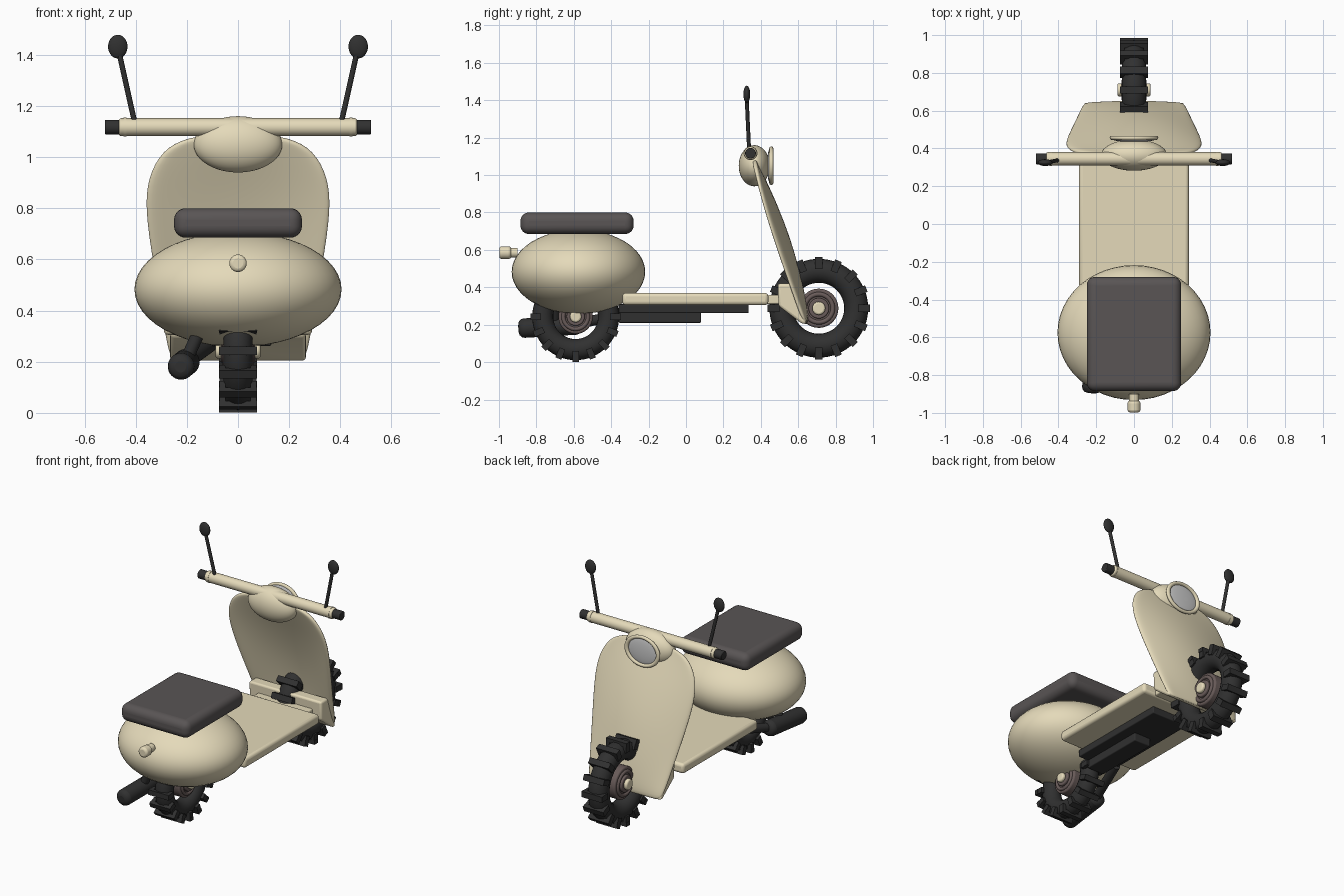
import bpy, bmesh, math
from mathutils import Vector, Matrix

if "Cube" in bpy.data.objects:
    bpy.data.objects.remove(bpy.data.objects["Cube"])


def material(name, r, g, b):
    m = bpy.data.materials.new(name)
    m.diffuse_color = (r, g, b, 1)
    m.use_nodes = True
    m.node_tree.nodes["Principled BSDF"].inputs["Base Color"].default_value = m.diffuse_color
    return m


CREAM = material("cream_paint", 0.78, 0.70, 0.49)
DARK = material("dark_rubber", 0.03, 0.03, 0.03)
SEAT = material("seat_vinyl", 0.10, 0.09, 0.09)
METAL = material("hub_metal", 0.14, 0.105, 0.10)
GLASS = material("lamp_glass", 0.75, 0.75, 0.72)


def finish(name, mat, bevel=0, segments=3):
    ob = bpy.context.object
    ob.name = name
    ob.data.materials.append(mat)
    if bevel:
        bpy.ops.object.transform_apply(location=False, rotation=False, scale=True)
        b = ob.modifiers.new("bevel", 'BEVEL')
        b.width, b.segments = bevel, segments
    bpy.ops.object.shade_smooth_by_angle(angle=math.radians(40))
    return ob


def box(name, lo, hi, mat, bevel=0.01, segments=3):
    lo, hi = Vector(lo), Vector(hi)
    bpy.ops.mesh.primitive_cube_add(size=1, location=(lo + hi) / 2)
    bpy.context.object.scale = hi - lo
    return finish(name, mat, bevel, segments)


def ball(name, loc, radii, mat):
    bpy.ops.mesh.primitive_uv_sphere_add(segments=48, ring_count=24, radius=1, location=loc)
    bpy.context.object.scale = radii
    return finish(name, mat)


def rod(name, a, b, r, mat, bevel=0):
    a, b = Vector(a), Vector(b)
    bpy.ops.mesh.primitive_cylinder_add(vertices=32, radius=r, depth=(b - a).length,
                                        location=(a + b) / 2,
                                        rotation=(b - a).to_track_quat('Z', 'Y').to_euler())
    return finish(name, mat, bevel)


def ring(name, loc, rot, major, minor, mat, scale=(1, 1, 1)):
    bpy.ops.mesh.primitive_torus_add(location=loc, rotation=rot, major_radius=major,
                                     minor_radius=minor, major_segments=64, minor_segments=20)
    bpy.context.object.scale = scale
    return finish(name, mat)


def mesh_object(name, bm, mat):
    me = bpy.data.meshes.new(name)
    bmesh.ops.recalc_face_normals(bm, faces=bm.faces)
    bm.to_mesh(me)
    bm.free()
    ob = bpy.data.objects.new(name, me)
    bpy.context.collection.objects.link(ob)
    bpy.ops.object.select_all(action='DESELECT')
    bpy.context.view_layer.objects.active = ob
    ob.select_set(True)
    return finish(name, mat)


def wheel(prefix, y, R):
    c = Vector((0, y, R + 0.001 if R < 0.26 else 0.288))
    side = (0, math.pi / 2, 0)
    k = R / 0.275
    ring(prefix + "_tyre", c, side, 0.2 * k, 0.064 * k, DARK)
    # tread lugs: a bar across the tyre with shoulders down both sides
    bm = bmesh.new()
    n = 16
    for i in range(n):
        turn = Matrix.Rotation(2 * math.pi * i / n, 4, 'X')
        for off, size in (((0, 0, 0.262 * k), (0.15, 0.038 * k, 0.026 * k)),
                          ((0.061, 0, 0.24 * k), (0.024, 0.038 * k, 0.06 * k)),
                          ((-0.061, 0, 0.24 * k), (0.024, 0.038 * k, 0.06 * k))):
            bmesh.ops.create_cube(bm, size=1, matrix=Matrix.Translation(c) @ turn
                                  @ Matrix.Translation(off) @ Matrix.Diagonal((*size, 1)))
    mesh_object(prefix + "_treads", bm, DARK)
    # stepped hub and axle caps
    rod(prefix + "_hub", c - Vector((0.05, 0, 0)), c + Vector((0.05, 0, 0)), 0.105 * k, METAL, 0.01)
    for s in (-1, 1):
        d = Vector((s, 0, 0))
        ring(prefix + "_hub_ring", c + d * 0.05, side, 0.075 * k, 0.012 * k, METAL)
        rod(prefix + "_hub_step", c + d * 0.04, c + d * 0.066, 0.055 * k, METAL, 0.006)
        rod(prefix + "_axle_cap", c + d * 0.06, c + d * 0.088, 0.035 * k, CREAM, 0.01)


wheel("front_wheel", 0.71, 0.275)
wheel("rear_wheel", -0.59, 0.242)

# rear body, seat, tail lamp
ball("rear_body", (0, -0.575, 0.483), (0.405, 0.357, 0.225), CREAM)
box("seat", (-0.25, -0.885, 0.685), (0.25, -0.28, 0.80), SEAT, 0.045, 6)
rod("tail_lamp_base", (0, -0.90, 0.585), (0, -0.96, 0.585), 0.026, CREAM)
rod("tail_lamp", (0, -0.935, 0.585), (0, -0.998, 0.585), 0.034, CREAM, 0.014)

# floor and frame rails
box("floorboard", (-0.29, -0.34, 0.305), (0.29, 0.44, 0.37), CREAM, 0.018)
box("frame_plate", (-0.13, -0.36, 0.262), (0.13, 0.335, 0.31), DARK, 0.006)
box("frame_rail", (-0.06, -0.36, 0.21), (0.06, 0.08, 0.27), DARK, 0.006)

# curved leg shield: z, edge y, half width, forward bulge
rows = [(1.08, .365, .17, .0), (1.045, .37, .28, .01), (.95, .39, .345, .035), (.83, .42, .368, .06),
        (.65, .475, .345, .075), (.45, .545, .31, .06), (.3, .60, .285, .035), (.2, .64, .265, .005)]
bm = bmesh.new()
grid = []
for z, y, w, bulge in rows:
    grid.append([bm.verts.new((w * u / 5, y + bulge * (1 - (u / 5) ** 2), z)) for u in range(-5, 6)])
for a, b in zip(grid, grid[1:]):
    for i in range(10):
        bm.faces.new((a[i], a[i + 1], b[i + 1], b[i]))
shield = mesh_object("leg_shield", bm, CREAM)
m = shield.modifiers.new("thickness", 'SOLIDIFY')
m.thickness, m.offset = 0.026, 0
m = shield.modifiers.new("smooth", 'SUBSURF')
m.levels = m.render_levels = 2

# toe panel joining the shield to the floor
profile = [(.49, .42), (.495, .30), (.62, .205), (.645, .205), (.565, .42)]
bm = bmesh.new()
face = bm.faces.new([bm.verts.new((-0.265, y, z)) for y, z in profile])
ext = bmesh.ops.extrude_face_region(bm, geom=[face])
bmesh.ops.translate(bm, vec=(0.53, 0, 0), verts=[g for g in ext["geom"] if isinstance(g, bmesh.types.BMVert)])
toe = mesh_object("toe_panel", bm, CREAM)
m = toe.modifiers.new("bevel", 'BEVEL')
m.width, m.segments = 0.018, 3
box("floor_joint", (-0.2, 0.42, 0.31), (0.2, 0.51, 0.36), CREAM, 0.008)

# steering head and headlamp
ball("steering_head", (0, 0.365, 1.05), (0.173, 0.083, 0.11), CREAM)
lamp_rot = (math.pi / 2, 0, 0)
ring("headlamp_rim", (0, 0.456, 1.05), lamp_rot, 0.092, 0.011, CREAM, (1.25, 1, 1))
ball("headlamp_glass", (0, 0.448, 1.05), (0.112, 0.014, 0.09), GLASS)

# handlebar, grips, mirrors
rod("handlebar", (-0.465, 0.345, 1.117), (0.465, 0.345, 1.117), 0.035, CREAM, 0.008)
for s in (-1, 1):
    rod("bar_collar", (s * 0.435, .345, 1.117), (s * 0.447, .345, 1.117), 0.037, CREAM)
    rod("grip", (s * 0.45, .345, 1.117), (s * 0.52, .345, 1.117), 0.029, DARK, 0.004)
    rod("mirror_stem", (s * 0.405, .337, 1.14), (s * 0.463, .325, 1.40), 0.0105, DARK)
    ball("mirror", (s * 0.47, .325, 1.432), (0.038, 0.018, 0.046), DARK)

# exhaust: muffler capsule and pipe running to the frame
rod("muffler", (-0.225, -0.895, 0.18), (-0.20, -0.56, 0.20), 0.052, DARK, 0.03)
rod("exhaust_pipe", (-0.20, -0.60, 0.20), (-0.11, -0.30, 0.265), 0.028, DARK)
rod("exhaust_bracket", (-0.21, -0.70, 0.19), (-0.16, -0.70, 0.30), 0.025, DARK)
